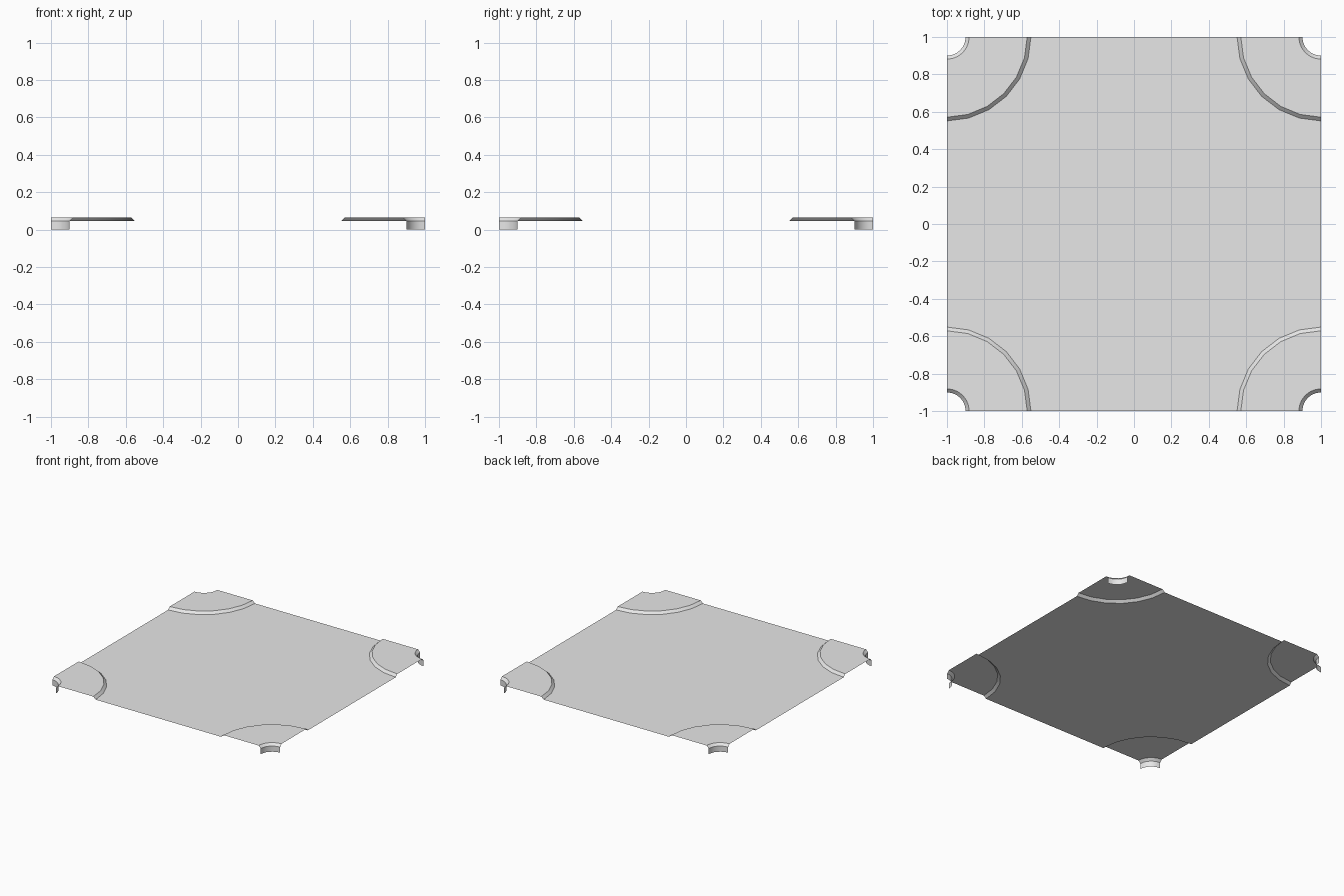
import bpy, bmesh, math
from mathutils import Matrix, Vector

if "Cube" in bpy.data.objects:
    bpy.data.objects.remove(bpy.data.objects["Cube"])

STEPS = 6
FLOOR_Z = 0.045
# radius from the tile corner, height: post wall, inner bevel, raised pad, outer bevel
PROFILE = [(0.10, 0.0), (0.10, FLOOR_Z), (0.119, 0.064), (0.429, 0.064), (0.449, FLOOR_Z)]

grey = bpy.data.materials.new("light_grey")
grey.diffuse_color = (0.8, 0.8, 0.8, 1)
grey.use_nodes = True
grey.node_tree.nodes["Principled BSDF"].inputs["Base Color"].default_value = grey.diffuse_color


def corner_point(r, z, step, k):
    """Point on a quarter arc about tile corner k."""
    a = math.pi / 2 * step / STEPS
    p = Vector((-1 + r * math.cos(a), -1 + r * math.sin(a), z))
    return Matrix.Rotation(k * math.pi / 2, 3, 'Z') @ p


def make_object(name, bm):
    mesh = bpy.data.meshes.new(name)
    bm.to_mesh(mesh)
    bm.free()
    mesh.materials.append(grey)
    ob = bpy.data.objects.new(name, mesh)
    bpy.context.collection.objects.link(ob)
    return ob


# flat floor sheet with a quarter circle taken out of each corner
bm = bmesh.new()
outline = [corner_point(*PROFILE[-1], s, k) for k in range(4) for s in range(STEPS, -1, -1)]
face = bm.faces.new([bm.verts.new(p) for p in outline])
bmesh.ops.triangulate(bm, faces=[face])
make_object("floor_sheet", bm)

# raised corner pads, each with a bevelled rim and a curved post wall
for k, place in enumerate(("front_left", "front_right", "back_right", "back_left")):
    bm = bmesh.new()
    rows = [[bm.verts.new(corner_point(r, z, s, k)) for s in range(STEPS + 1)] for r, z in PROFILE]
    for a, b in zip(rows, rows[1:]):
        for s in range(STEPS):
            bm.faces.new((a[s], b[s], b[s + 1], a[s + 1]))
    ob = make_object(place + "_corner_pad", bm)
    bpy.ops.object.select_all(action='DESELECT')
    ob.select_set(True)
    bpy.context.view_layer.objects.active = ob
    bpy.ops.object.shade_smooth_by_angle(angle=math.radians(30))
